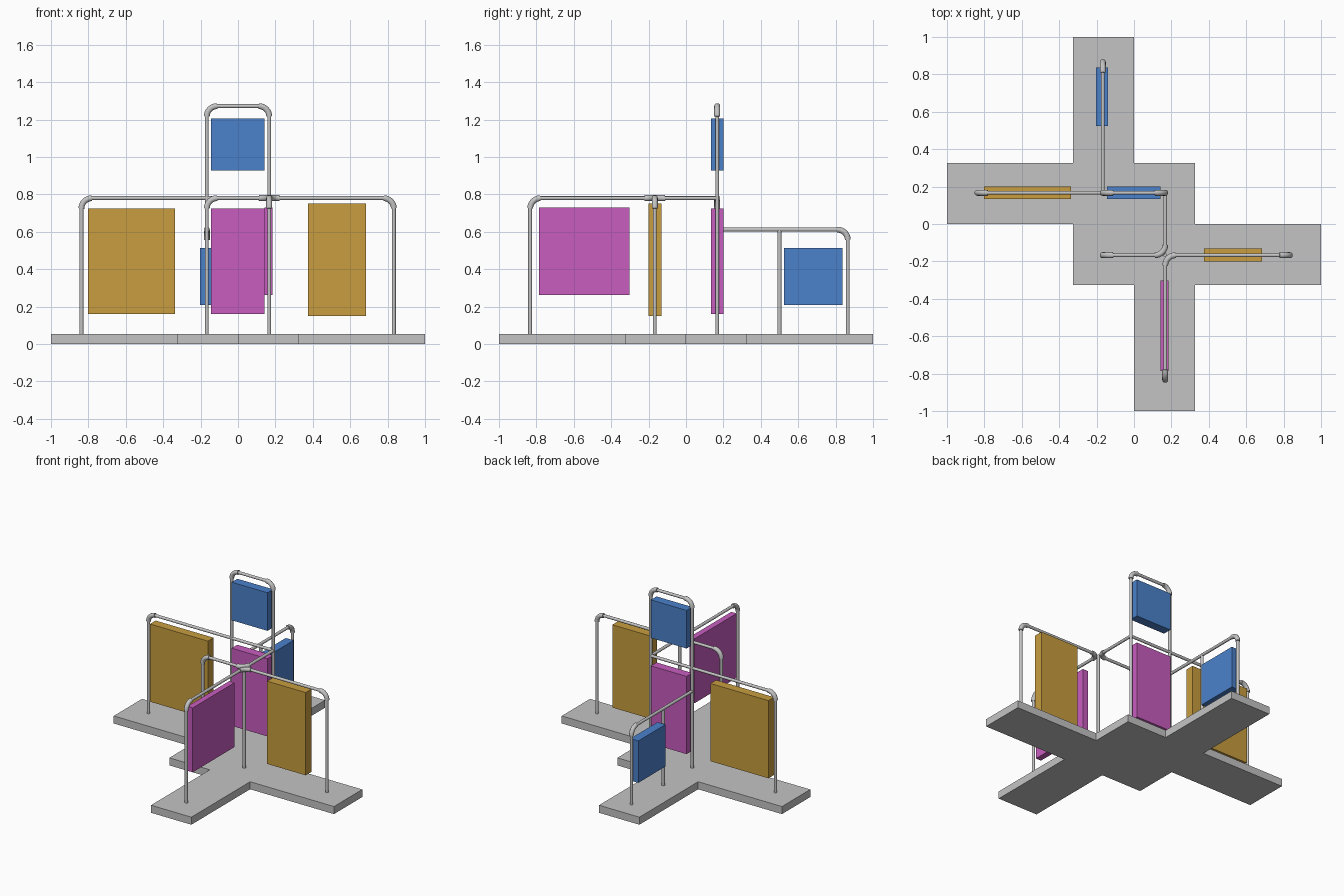
import bpy, bmesh
from math import pi, sin, cos
from mathutils import Vector

cube = bpy.data.objects.get("Cube")
if cube:
    bpy.data.objects.remove(cube, do_unlink=True)


def material(name, rgb):
    m = bpy.data.materials.new(name)
    m.use_nodes = True
    m.diffuse_color = (*rgb, 1)
    m.node_tree.nodes["Principled BSDF"].inputs["Base Color"].default_value = (*rgb, 1)
    return m


GREY = material("light grey", (0.55, 0.55, 0.55))
GOLD = material("golden ochre", (0.58, 0.34, 0.05))
BLUE = material("blue", (0.07, 0.22, 0.60))
PINK = material("magenta", (0.58, 0.11, 0.52))

FLOOR = 0.055   # top of the base
P = 0.167       # pole offset from the centre lines
RAIL = 0.78     # height of the main rails
BEND = 0.055    # elbow radius
POLE_R, ELBOW_R, SIDES = 0.0105, 0.016, 14


def finish(name, bm, mat):
    bmesh.ops.recalc_face_normals(bm, faces=bm.faces)
    mesh = bpy.data.meshes.new(name)
    bm.to_mesh(mesh)
    bm.free()
    mesh.materials.append(mat)
    obj = bpy.data.objects.new(name, mesh)
    bpy.context.collection.objects.link(obj)
    return obj


def sweep(bm, path, radius):
    """Capped round tube along a planar path."""
    rings = []
    for i, p in enumerate(path):
        t = (path[min(i + 1, len(path) - 1)] - path[max(i - 1, 0)]).normalized()
        if i == 0:
            chord = path[-1] - path[0]
            side = t.cross(chord)
            if side.length < 1e-4:
                side = t.orthogonal()
            side.normalize()
        up = side.cross(t)
        rings.append([bm.verts.new(p + radius * (side * cos(a) + up * sin(a)))
                      for a in (2 * pi * k / SIDES for k in range(SIDES))])
    for a, b in zip(rings, rings[1:]):
        for k in range(SIDES):
            j = (k + 1) % SIDES
            bm.faces.new((a[k], a[j], b[j], b[k])).smooth = True
    bm.faces.new(rings[0])
    bm.faces.new(rings[-1])


def pipe(name, *points):
    """Straight poles through the points, joined by thicker elbows."""
    pts = [Vector(p) for p in points]
    bm = bmesh.new()
    start = pts[0]
    for before, corner, after in zip(pts, pts[1:], pts[2:]):
        u = (before - corner).normalized() * BEND
        v = (after - corner).normalized() * BEND
        sweep(bm, [start, corner + u], POLE_R)
        arc = [corner + u * (1 - sin(a)) + v * (1 - cos(a))
               for a in (pi / 2 * k / 8 for k in range(9))]
        sweep(bm, arc, ELBOW_R)
        start = corner + v
    sweep(bm, [start, pts[-1]], POLE_R)
    return finish(name, bm, GREY)


def panel(name, mat, xs, ys, zs):
    bm = bmesh.new()
    bmesh.ops.create_cube(bm, size=1)
    for v in bm.verts:
        v.co = [r[0] if c < 0 else r[1] for c, r in zip(v.co, (xs, ys, zs))]
    return finish(name, bm, mat)


# Pinwheel base: one quarter of the outline turned four times
W = 0.325
outline = []
for turn in range(4):
    for x, y in ((0, -1), (W, -1), (W, -W), (1, -W), (1, 0), (W, 0)):
        if (x, y) in ((1, -W), (1, 0), (W, 0)):
            continue
        for _ in range(turn):
            x, y = -y, x
        outline.append((x, y))
# each arm shares its inner corner with the centre square
corners = [(0, -1), (W, -1), (W, -W), (1, -W), (1, 0), (W, 0), (W, W), (0, W),
           (0, 1), (-W, 1), (-W, W), (-1, W), (-1, 0), (-W, 0), (-W, -W), (0, -W)]
bm = bmesh.new()
slab = bm.faces.new([bm.verts.new((x, y, 0)) for x, y in corners])
raised = bmesh.ops.extrude_face_region(bm, geom=[slab])["geom"]
bmesh.ops.translate(bm, vec=(0, 0, FLOOR),
                    verts=[g for g in raised if isinstance(g, bmesh.types.BMVert)])
finish("base", bm, GREY)

# Pole frames
pipe("tall_frame", (-P, P, FLOOR), (-P, P, 1.272), (P, P, 1.272), (P, P, FLOOR))
pipe("left_rail", (-0.837, P, FLOOR), (-0.837, P, RAIL), (P, P, RAIL))
pipe("front_and_right_rail", (P, -0.833, FLOOR), (P, -0.833, RAIL), (P, -P, RAIL),
     (0.833, -P, RAIL), (0.833, -P, FLOOR))
pipe("inner_rail", (-P, -P, FLOOR), (-P, -P, RAIL), (P, -P, RAIL), (P, P, RAIL))
pipe("centre_post", (P, -P, FLOOR), (P, -P, RAIL))
pipe("back_rail", (-P, P, 0.612), (-P, 0.865, 0.612), (-P, 0.865, FLOOR))
pipe("back_middle_post", (-P, 0.5, FLOOR), (-P, 0.5, 0.612))

# Hanging panels
panel("left_panel", GOLD, (-0.803, -0.337), (0.135, 0.2), (0.16, 0.725))
panel("right_panel", GOLD, (0.375, 0.685), (-0.2, -0.132), (0.15, 0.752))
panel("upper_panel", BLUE, (-0.145, 0.143), (0.135, 0.2), (0.928, 1.205))
panel("middle_panel", PINK, (-0.145, 0.143), (0.135, 0.2), (0.16, 0.725))
panel("front_panel", PINK, (0.142, 0.185), (-0.785, -0.303), (0.262, 0.73))
panel("back_panel", BLUE, (-0.203, -0.139), (0.525, 0.838), (0.21, 0.515))
